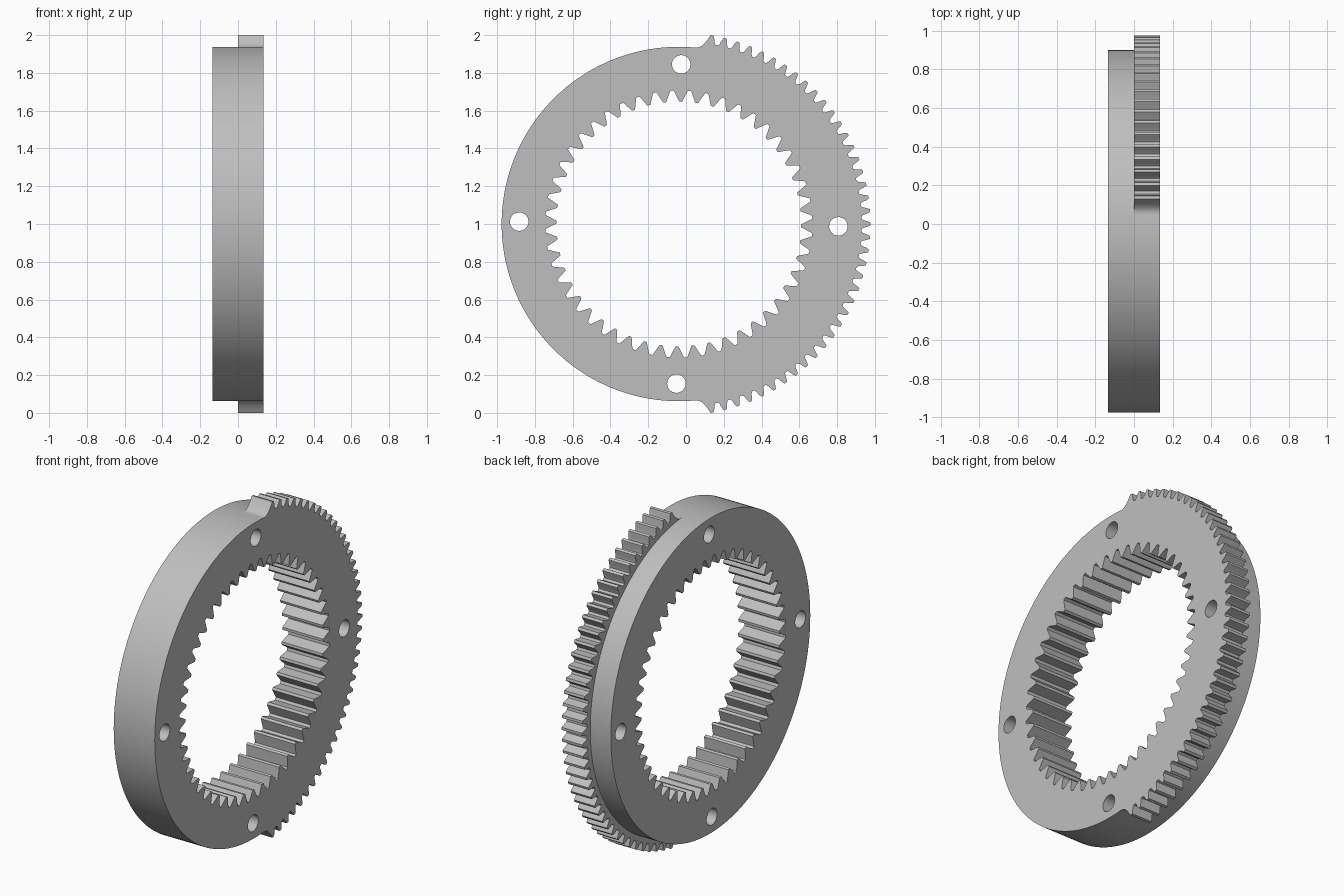
import bpy, bmesh, math

if "Cube" in bpy.data.objects:
    bpy.data.objects.remove(bpy.data.objects["Cube"])

CY, CZ = -0.038, 1.0          # ring axis in the y-z plane
HALF = 0.135                  # half thickness along x
R_DISC = 0.938
R_ROOT, R_TIP = 0.968, 1.014  # outer sector gear
IN_ROOT, IN_TIP = 0.707, 0.648
PHASE = math.radians(0.85)    # small turn shared by bores and inner teeth


def tooth(centre, pitch, root, tip, flank):
    """Tooth outline as (radius, angle); flank = (share of pitch, height)."""
    pts = [(-f, h) for f, h in flank] + [(f, h) for f, h in reversed(flank)]
    return [(root + (tip - root) * h, centre + f * pitch) for f, h in pts]


# Outer outline: sector teeth from 10 to 170 degrees, plain rim elsewhere
PITCH = math.radians(4)
FLANK = [(0.39, 0), (0.29, 0.25), (0.21, 0.65), (0.11, 1)]
teeth = []
for k in range(41):
    teeth += tooth(math.radians(10) + k * PITCH, PITCH, R_ROOT, R_TIP, FLANK)
teeth = teeth[4:-4]           # end teeth get curved run-outs instead
start, end = math.radians(5), math.radians(9.56)
ramp = [(R_DISC + (R_TIP - R_DISC) * (i / 8) ** 2.6,
         start + (end - start) * i / 8) for i in range(9)]
mirror = [(r, math.pi - a) for r, a in reversed(ramp)]
rim_from, rim_to = math.pi - start, 2 * math.pi + start
rim = [(R_DISC, rim_from + (rim_to - rim_from) * i / 96) for i in range(1, 96)]
outer = ramp + teeth + mirror + rim

# Inner outline: 48 inward teeth
inner = []
for k in range(48):
    inner += tooth(PHASE + k * math.tau / 48, math.tau / 48, IN_ROOT, IN_TIP,
                   [(0.41, 0), (0.33, 0.25), (0.21, 0.65), (0.09, 1)])

bm = bmesh.new()
cap_edges = {-HALF: [], HALF: []}


def loop(points, x):
    """Closed vertex loop from (y, z) points; end loops are kept for the caps."""
    vs = [bm.verts.new((x, y, z)) for y, z in points]
    es = [bm.edges.new((vs[i - 1], vs[i])) for i in range(len(vs))]
    if x in cap_edges:
        cap_edges[x] += es
    return vs


def wall(a, b):
    for i in range(len(a)):
        quad = []
        for v in (a[i - 1], a[i], b[i], b[i - 1]):
            if v not in quad:
                quad.append(v)
        if len(quad) > 2:
            bm.faces.new(quad)


def polar(points):
    return [(CY + r * math.sin(a), CZ + r * math.cos(a)) for r, a in points]


# Rim: plain disc on one half, sector teeth on the other, with a step between
back = loop(polar([(R_DISC, a) for r, a in outer]), -HALF)
mid = loop(polar([(R_DISC, a) for r, a in outer]), 0)
step = [v if abs(r - R_DISC) < 1e-6 else
        bm.verts.new((0, CY + r * math.sin(a), CZ + r * math.cos(a)))
        for v, (r, a) in zip(mid, outer)]
front = loop(polar(outer), HALF)
wall(back, mid)
wall(mid, step)
wall(step, front)

# Inner teeth wall
wall(loop(polar(inner), -HALF), loop(polar(inner), HALF))

# Four through bores
for k in range(4):
    a = PHASE + k * math.pi / 2
    hy, hz = CY + 0.845 * math.sin(a), CZ + 0.845 * math.cos(a)
    ring = [(hy + 0.049 * math.cos(t * math.tau / 32),
             hz + 0.049 * math.sin(t * math.tau / 32)) for t in range(32)]
    wall(loop(ring, -HALF), loop(ring, HALF))

# Flat end caps
for x, es in cap_edges.items():
    bmesh.ops.triangle_fill(bm, edges=es, use_beauty=True,
                            normal=(math.copysign(1, x), 0, 0))
bmesh.ops.recalc_face_normals(bm, faces=bm.faces)

mesh = bpy.data.meshes.new("gear_ring")
bm.to_mesh(mesh)
bm.free()
ring_obj = bpy.data.objects.new("gear_ring", mesh)
bpy.context.collection.objects.link(ring_obj)

grey = bpy.data.materials.new("light_grey")
grey.diffuse_color = (0.52, 0.52, 0.52, 1)
grey.use_nodes = True
grey.node_tree.nodes["Principled BSDF"].inputs["Base Color"].default_value = grey.diffuse_color
mesh.materials.append(grey)

bpy.context.view_layer.objects.active = ring_obj
ring_obj.select_set(True)
bpy.ops.object.shade_smooth_by_angle(angle=math.radians(20))
